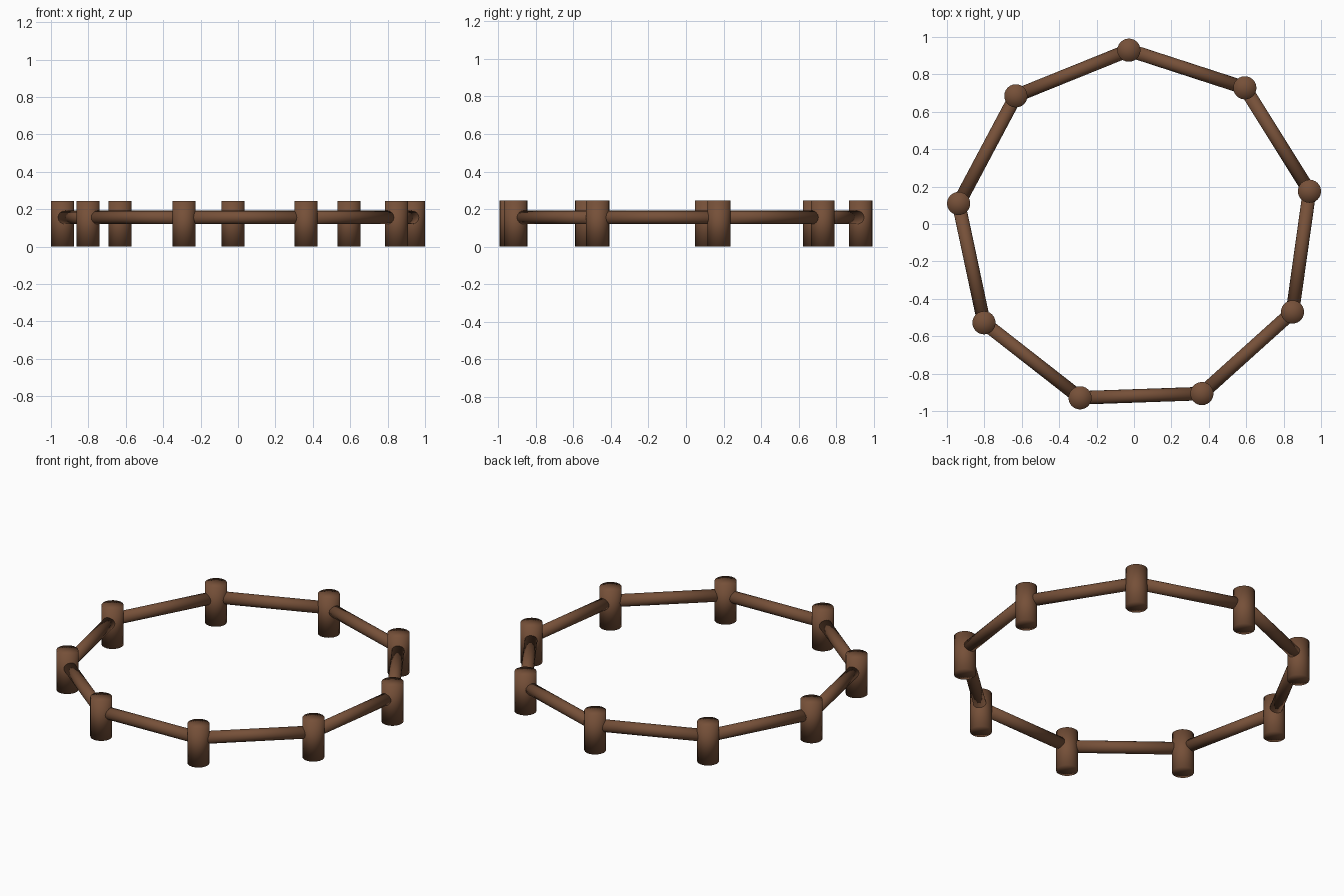
import bpy, math
from mathutils import Vector

if "Cube" in bpy.data.objects:
    bpy.data.objects.remove(bpy.data.objects["Cube"])

SIDES, RADIUS = 9, 0.953
CENTRE = Vector((0.006, -0.023, 0))
POST_R, POST_H = 0.062, 0.245
RAIL_R, RAIL_Z = 0.036, 0.156

wood = bpy.data.materials.new("brown wood")
wood.diffuse_color = (0.18, 0.08, 0.04, 1)
wood.use_nodes = True
wood.node_tree.nodes["Principled BSDF"].inputs["Base Color"].default_value = wood.diffuse_color


def cylinder(name, a, b, radius, verts, fill):
    """Smooth cylinder between points a and b."""
    d = b - a
    bpy.ops.mesh.primitive_cylinder_add(
        vertices=verts, radius=radius, depth=d.length,
        end_fill_type=fill, location=(a + b) / 2,
        rotation=d.to_track_quat('Z', 'Y').to_euler())
    ob = bpy.context.object
    ob.name = name
    ob.data.materials.append(wood)
    bpy.ops.object.shade_smooth()
    return ob


# Corners of the nine-sided ring
corners = []
for i in range(SIDES):
    t = math.radians(92 + i * 360 / SIDES)
    corners.append(CENTRE + RADIUS * Vector((math.cos(t), math.sin(t), 0)))

for i, p in enumerate(corners):
    # Upright post, shaded softly over its ends
    cylinder(f"post_{i + 1}", p, p + Vector((0, 0, POST_H)), POST_R, 24, 'TRIFAN')
    # Rail to the next post
    q = corners[(i + 1) % SIDES]
    up = Vector((0, 0, RAIL_Z))
    cylinder(f"rail_{i + 1}", p + up, q + up, RAIL_R, 16, 'NGON')
